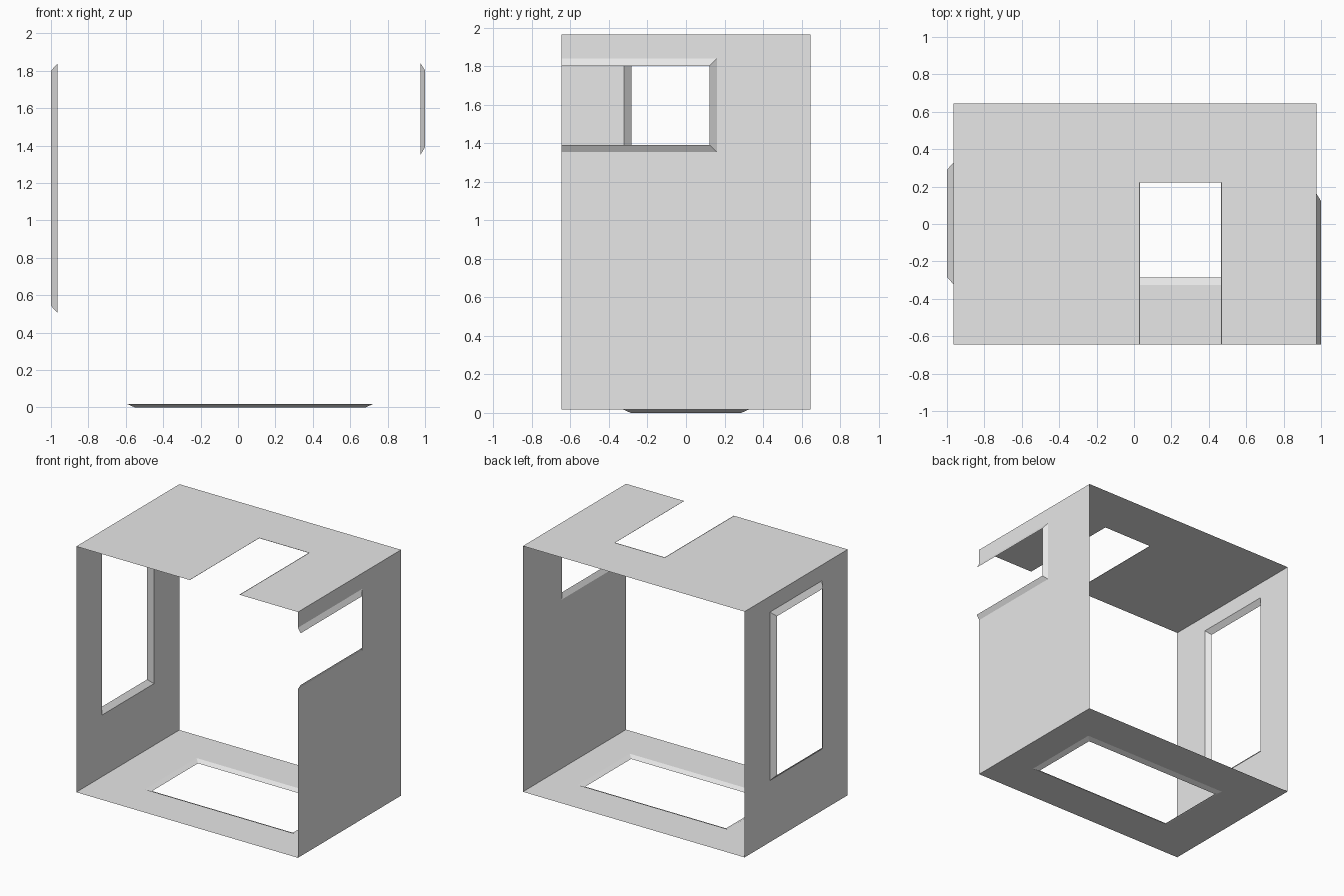
import bpy, bmesh
from mathutils import Vector

if "Cube" in bpy.data.objects:
    bpy.data.objects.remove(bpy.data.objects["Cube"])

X0, X1 = -0.965, 0.977     # side wall planes
Y0, Y1 = -0.645, 0.645     # open front and back
Z0, Z1 = 0.017, 1.963      # floor and roof planes

grey = bpy.data.materials.new("plain grey")
grey.diffuse_color = (0.8, 0.8, 0.8, 1)
grey.use_nodes = True
grey.node_tree.nodes["Principled BSDF"].inputs["Base Color"].default_value = grey.diffuse_color


def panel(name, place, normal, span, hole, lip, depth, notch=False):
    """Thin panel in (u, y) with a window and sloped lip; notch opens it to the front."""
    bm = bmesh.new()
    n = Vector(normal)

    def ring(u0, u1, y0, y1, off):
        pts = [(u0, y0), (u0, y1), (u1, y1), (u1, y0)]
        return [bm.verts.new(Vector(place(u, y)) + n * off) for u, y in pts]

    u0, u1, y0, y1 = hole
    front = Y0 if notch else y0 + lip
    rings = [ring(span[0], span[1], Y0, Y1, 0),
             ring(u0, u1, y0, y1, 0),
             ring(u0 + lip, u1 - lip, front, y1 - lip, depth)]
    for k, (a, b) in enumerate(zip(rings, rings[1:])):
        for i in range(3 if notch else 4):
            j = (i + 1) % 4
            # in a notch the outer front corners share the hole's front line
            f = bm.faces.new((a[i], a[j], b[j], b[i]))
            f.normal_update()
            if f.normal.dot(n) < 0:
                f.normal_flip()
    me = bpy.data.meshes.new(name)
    bm.to_mesh(me)
    bm.free()
    me.materials.append(grey)
    ob = bpy.data.objects.new(name, me)
    bpy.context.collection.objects.link(ob)


# Side walls: u is z
panel("left_wall", lambda u, y: (X0, y, u), (-1, 0, 0), (Z0, Z1),
      (0.505, 1.838, -0.322, 0.328), 0.038, 0.035)
panel("right_wall", lambda u, y: (X1, y, u), (1, 0, 0), (Z0, Z1),
      (1.353, 1.839, Y0, 0.16), 0.038, 0.023, notch=True)

# Floor and roof: u is x
panel("floor", lambda u, y: (u, y, Z0), (0, 0, -1), (X0, X1),
      (-0.59, 0.72, -0.325, 0.325), 0.038, 0.017)
panel("roof", lambda u, y: (u, y, Z1), (0, 0, 1), (X0, X1),
      (0.03, 0.467, Y0, 0.222), 0.001, 0.002, notch=True)
